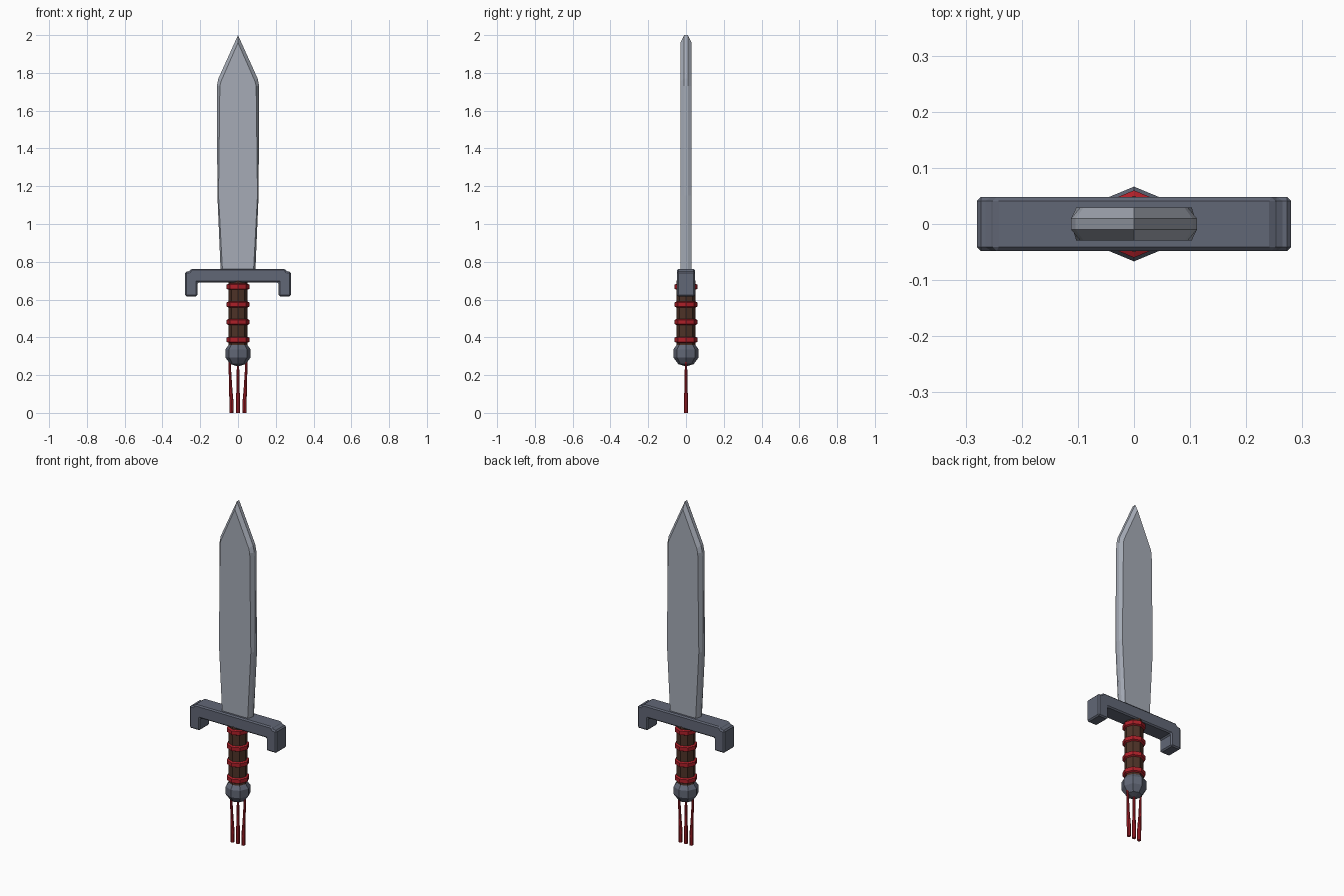
import bpy, bmesh, math
from mathutils import Matrix, Vector

if "Cube" in bpy.data.objects:
    bpy.data.objects.remove(bpy.data.objects["Cube"], do_unlink=True)


def material(name, rgb):
    m = bpy.data.materials.new(name)
    m.use_nodes = True
    m.diffuse_color = (*rgb, 1)
    m.node_tree.nodes["Principled BSDF"].inputs["Base Color"].default_value = (*rgb, 1)
    return m


BLADE = material("pale steel", (0.38, 0.41, 0.47))
GUARD = material("dark steel", (0.12, 0.135, 0.18))
WOOD = material("brown leather", (0.075, 0.032, 0.02))
RED = material("red cord", (0.42, 0.014, 0.022))


def finish(bm, name, mat):
    bmesh.ops.recalc_face_normals(bm, faces=bm.faces[:])
    mesh = bpy.data.meshes.new(name)
    bm.to_mesh(mesh)
    bm.free()
    mesh.materials.append(mat)
    ob = bpy.data.objects.new(name, mesh)
    bpy.context.collection.objects.link(ob)
    return ob


def loft(name, mat, rings):
    """Join equal-length closed rings of points and cap both ends."""
    bm = bmesh.new()
    loops = [[bm.verts.new(p) for p in ring] for ring in rings]
    for a, b in zip(loops, loops[1:]):
        for i in range(len(a)):
            j = (i + 1) % len(a)
            bm.faces.new((a[i], a[j], b[j], b[i]))
    bm.faces.new(loops[0])
    bm.faces.new(loops[-1])
    return finish(bm, name, mat)


def circle(r, x, z, sides=8):
    return [Vector((x + r * math.cos(math.tau * i / sides),
                    r * math.sin(math.tau * i / sides), z)) for i in range(sides)]


def mirrored(half, y):
    """Full outline from the +x half, which may end on the centre line."""
    left = [(-x, z) for x, z in reversed(half) if x > 0]
    return [Vector((x, y, z)) for x, z in half + left]


# Blade: flat cheeks set in from a narrow squared edge
edge = [(0.092, 0.75), (0.109, 1.15), (0.112, 1.73), (0.104, 1.77), (0, 2.0)]
cheek = [(0.082, 0.75), (0.103, 1.15), (0.096, 1.73), (0.09, 1.755), (0, 1.96)]
loft("blade", BLADE, [mirrored(cheek, -0.029), mirrored(edge, -0.01),
                      mirrored(edge, 0.01), mirrored(cheek, 0.029)])

# Crossguard with down-turned ends
half = [(0.215, 0.69), (0.215, 0.617), (0.28, 0.617), (0.28, 0.748),
        (0.258, 0.748), (0.248, 0.763)]
guard = loft("crossguard", GUARD, [mirrored(half, -0.048), mirrored(half, 0.048)])
bevel = guard.modifiers.new("edge_bevel", "BEVEL")
bevel.width = 0.007
bevel.segments = 1

# Eight-sided grip
loft("grip", WOOD, [circle(0.05, 0, 0.35), circle(0.05, 0, 0.7)])

# Cord bands around the grip
for n, z in enumerate((0.387, 0.481, 0.574, 0.668)):
    loft(f"grip_band_{n + 1}", RED,
         [circle(r, 0, z + dz) for r, dz in
          ((0.05, -0.016), (0.06, -0.011), (0.06, 0.011), (0.05, 0.016))])

# Faceted pommel
bm = bmesh.new()
bmesh.ops.create_uvsphere(bm, u_segments=8, v_segments=5, radius=0.07,
                          matrix=Matrix.Translation((0, 0, 0.315)))
finish(bm, "pommel", GUARD)

# Tassel strands, thicker toward the bottom
for name, side in (("right", -1), ("middle", 0), ("left", 1)):
    loft(f"tassel_{name}", RED,
         [circle(r, side * x, z) for r, x, z in
          ((0.01, 0.035, 0), (0.011, 0.035, 0.06), (0.008, 0.039, 0.14), (0.006, 0.045, 0.27))])
